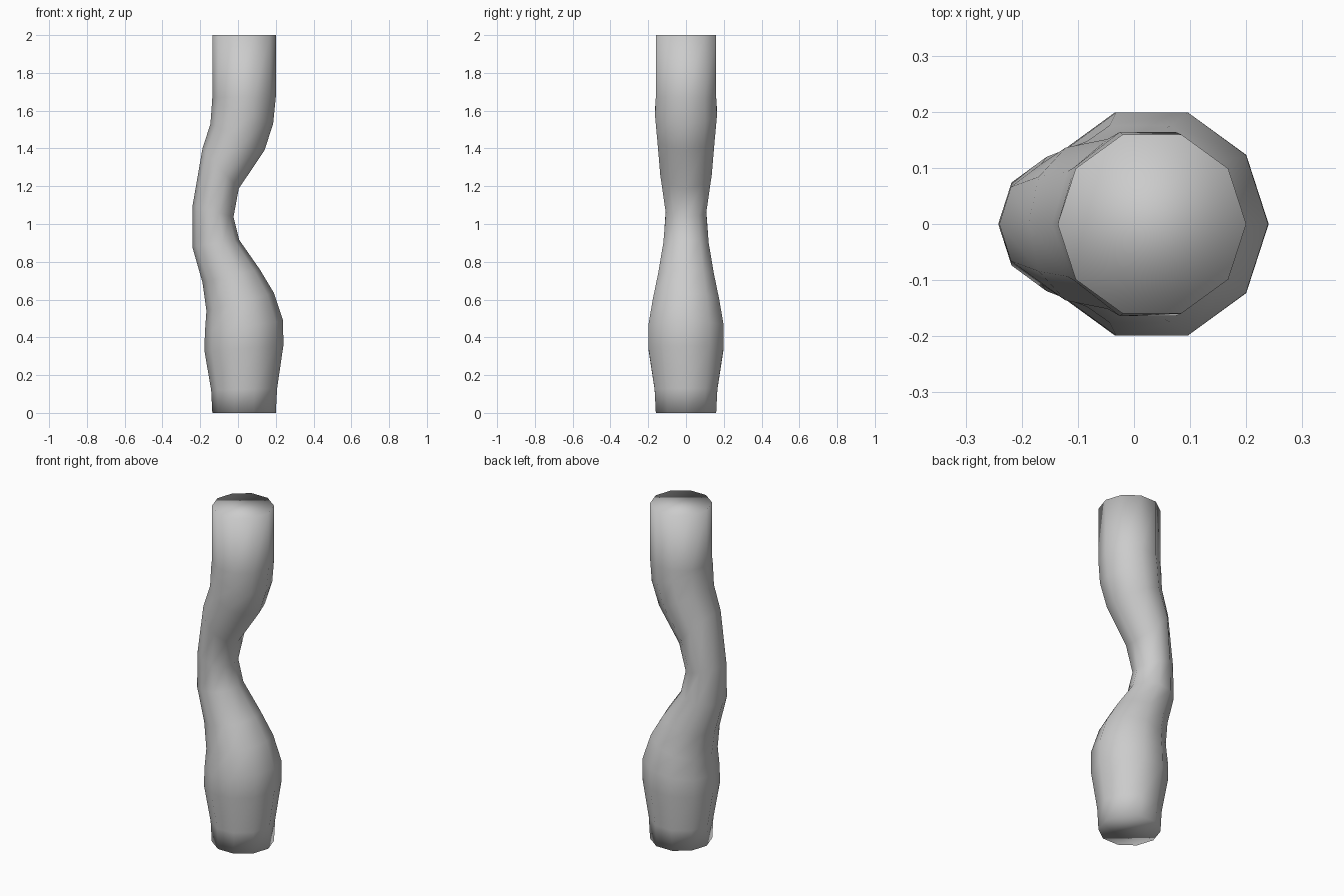
import bpy, bmesh
from math import cos, sin, pi
from mathutils import Vector

if "Cube" in bpy.data.objects:
    bpy.data.objects.remove(bpy.data.objects["Cube"])

SIDES = 10

# Each tilted ring: left edge (x, z) and right edge (x, z)
RINGS = [
    (-.136, 0, .200, 0),
    (-.142, .12, .207, .13),
    (-.178, .33, .240, .355),
    (-.175, .43, .239, .487),
    (-.167, .54, .190, .635),
    (-.188, .69, .115, .76),
    (-.242, .88, .007, .915),
    (-.240, 1.10, -.024, 1.037),
    (-.188, 1.40, .004, 1.187),
    (-.146, 1.53, .140, 1.39),
    (-.137, 1.65, .186, 1.53),
    (-.136, 1.67, .200, 1.67),
    (-.136, 2, .200, 2),
]

# Loft the decagon rings into one bent tube
bm = bmesh.new()
loops = []
for lx, lz, rx, rz in RINGS:
    left, right = Vector((lx, 0, lz)), Vector((rx, 0, rz))
    centre, half = (left + right) / 2, (right - left) / 2
    side = Vector((0, half.length, 0))
    loops.append([bm.verts.new(centre + half * cos(2 * pi * i / SIDES)
                               + side * sin(2 * pi * i / SIDES))
                  for i in range(SIDES)])
for a, b in zip(loops, loops[1:]):
    for i in range(SIDES):
        j = (i + 1) % SIDES
        bm.faces.new((a[i], a[j], b[j], b[i]))

# Flat end caps
bm.faces.new(loops[0][::-1])
bm.faces.new(loops[-1])
for face in bm.faces:
    face.smooth = True

mesh = bpy.data.meshes.new("bent_tube")
bm.to_mesh(mesh)
bm.free()
bpy.context.collection.objects.link(bpy.data.objects.new("bent_tube", mesh))
